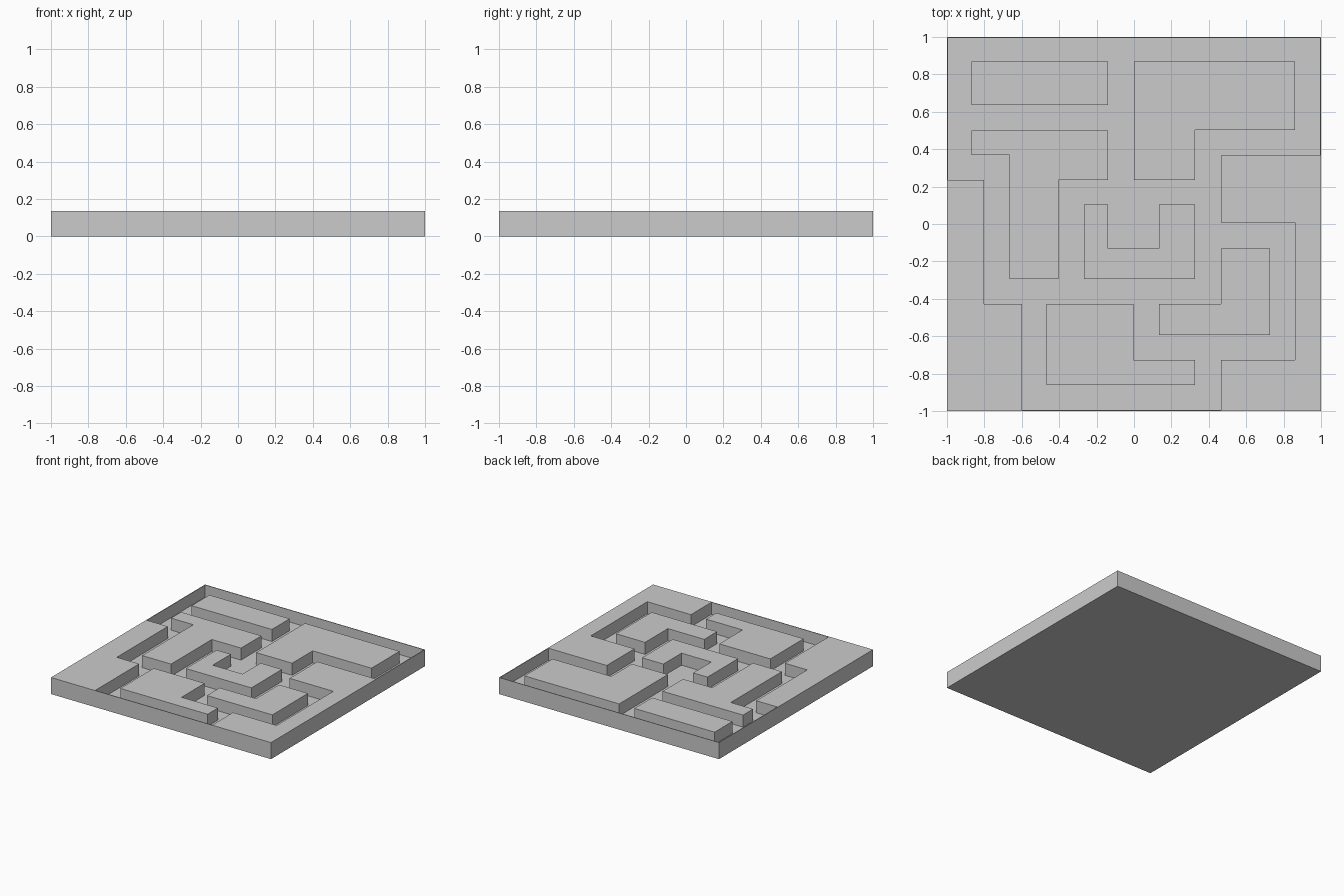
import bpy, bmesh

if "Cube" in bpy.data.objects:
    bpy.data.objects.remove(bpy.data.objects["Cube"])

HEIGHT, FLOOR, RIM = 0.136, 0.037, 0.994


def prism(name, outline, z0, z1):
    """Extrude a flat outline into a solid block."""
    bm = bmesh.new()
    face = bm.faces.new([bm.verts.new((x, y, z0)) for x, y in outline])
    ext = bmesh.ops.extrude_face_region(bm, geom=[face])
    top = [v for v in ext["geom"] if isinstance(v, bmesh.types.BMVert)]
    bmesh.ops.translate(bm, verts=top, vec=(0, 0, z1 - z0))
    bmesh.ops.recalc_face_normals(bm, faces=bm.faces)
    mesh = bpy.data.meshes.new(name)
    bm.to_mesh(mesh)
    bm.free()
    obj = bpy.data.objects.new(name, mesh)
    bpy.context.collection.objects.link(obj)
    return obj


def combine(target, tool, operation):
    """Apply a boolean and discard the helper."""
    mod = target.modifiers.new(tool.name, 'BOOLEAN')
    mod.operation, mod.object, mod.solver = operation, tool, 'EXACT'
    bpy.context.view_layer.objects.active = target
    bpy.ops.object.modifier_apply(modifier=mod.name)
    bpy.data.objects.remove(tool)


# Square slab
tray = prism("maze_tray", [(-1, -1), (1, -1), (1, 1), (-1, 1)], 0, HEIGHT)

# Sunken pocket, leaving a thin rim and the raised land at both sides
pocket = [(-RIM, RIM), (-RIM, .236), (-.803, .236), (-.803, -.427),
          (-.6, -.427), (-.6, -RIM), (.464, -RIM), (.464, -.727),
          (.861, -.727), (.861, .007), (.464, .007), (.464, .366),
          (RIM, .366), (RIM, RIM)]
combine(tray, prism("pocket_cutter", pocket, FLOOR, HEIGHT + .1), 'DIFFERENCE')

# Raised islands between the channels
islands = [
    [(-.868, .868), (-.138, .868), (-.138, .637), (-.868, .637)],
    [(0, .868), (.861, .868), (.861, .503), (.327, .503), (.327, .236), (0, .236)],
    [(-.868, .5), (-.138, .5), (-.138, .236), (-.403, .236),
     (-.403, -.294), (-.666, -.294), (-.666, .37), (-.868, .37)],
    [(-.268, .104), (-.138, .104), (-.138, -.131), (.133, -.131),
     (.133, .104), (.327, .104), (.327, -.294), (-.268, -.294)],
    [(.464, -.131), (.728, -.131), (.728, -.594), (.133, -.594),
     (.133, -.427), (.464, -.427)],
    [(-.467, -.427), (-.004, -.427), (-.004, -.727), (.327, -.727),
     (.327, -.861), (-.467, -.861)],
]
for i, outline in enumerate(islands):
    combine(tray, prism(f"island_{i}", outline, FLOOR - .015, HEIGHT), 'UNION')
